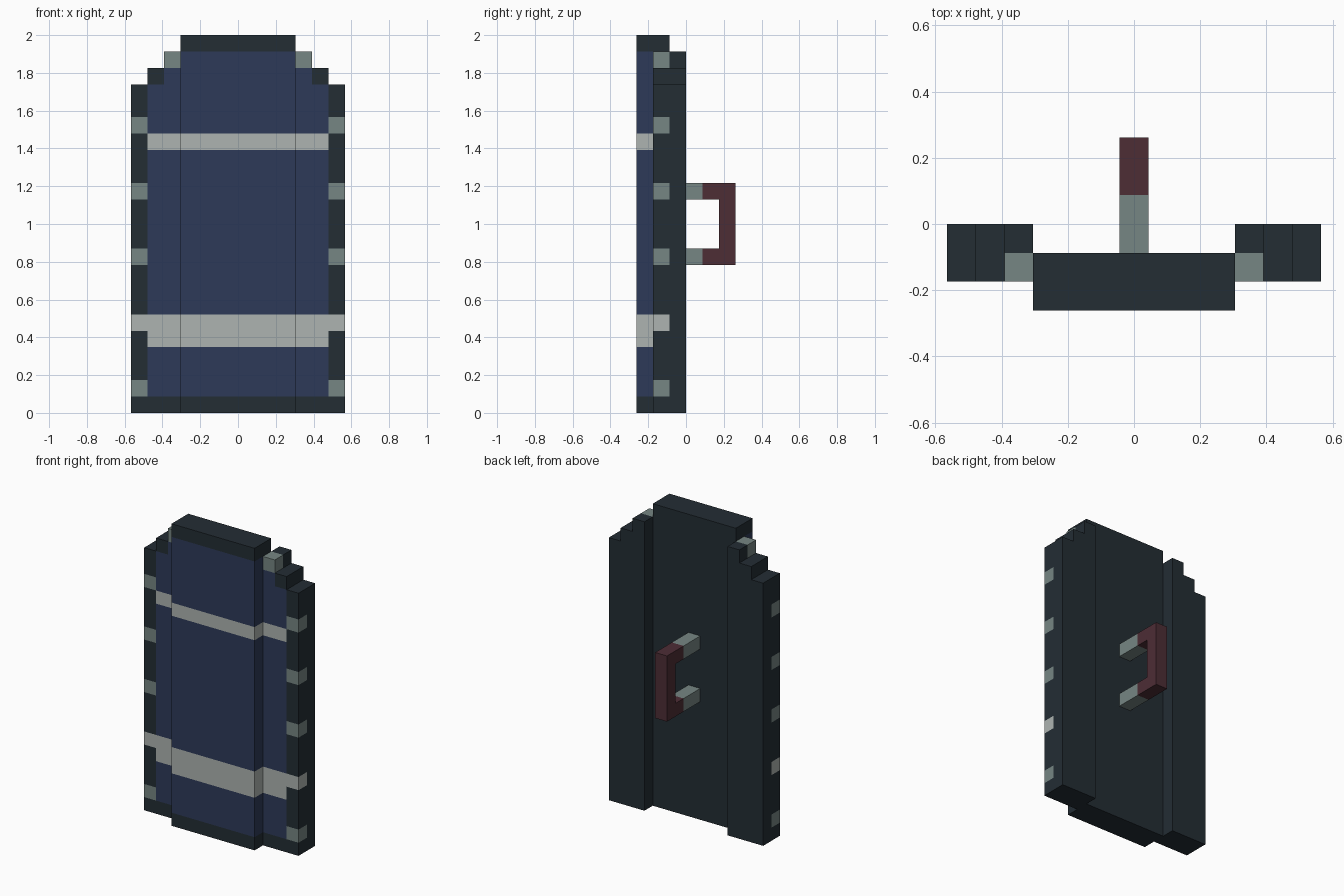
import bpy, bmesh
from mathutils import Vector

U = 2 / 23  # one block of the model's grid

if "Cube" in bpy.data.objects:
    bpy.data.objects.remove(bpy.data.objects["Cube"])


def material(name, rgb):
    """Flat material from an sRGB hex colour."""
    lin = []
    for shift in (16, 8, 0):
        c = ((rgb >> shift) & 255) / 255
        lin.append(c / 12.92 if c < 0.04 else ((c + 0.055) / 1.055) ** 2.4)
    m = bpy.data.materials.new(name)
    m.use_nodes = True
    m.diffuse_color = (*lin, 1)
    bsdf = m.node_tree.nodes["Principled BSDF"]
    bsdf.inputs["Base Color"].default_value = (*lin, 1)
    bsdf.inputs["Roughness"].default_value = 0.9
    return m


MATS = [material("dark_iron", 0x232D34), material("navy_panel", 0x2D3A59),
        material("pale_stripe", 0xAEB4B1), material("grey_rivet", 0x768683),
        material("maroon_grip", 0x4D2D35)]
DARK, NAVY, PALE, RIVET, MAROON = range(5)
AXES = {"x": Vector((1, 0, 0)), "y": Vector((0, 1, 0)), "z": Vector((0, 0, 1))}


def build(name, outline, extrude, cuts, rule, mirror=1):
    """Extrude an outline, slice it along colour borders, colour by rule."""
    bm = bmesh.new()
    face = bm.faces.new([bm.verts.new(p) for p in outline])
    ext = bmesh.ops.extrude_face_region(bm, geom=[face], use_keep_orig=True)
    moved = [g for g in ext["geom"] if isinstance(g, bmesh.types.BMVert)]
    bmesh.ops.translate(bm, verts=moved, vec=extrude)
    for axis, levels in cuts.items():
        for level in levels:
            geom = bm.verts[:] + bm.edges[:] + bm.faces[:]
            bmesh.ops.bisect_plane(bm, geom=geom, dist=1e-5,
                                   plane_co=AXES[axis] * level, plane_no=AXES[axis])
    for f in bm.faces:
        f.material_index = rule(*f.calc_center_median())
    for v in bm.verts:
        v.co = Vector((v.co.x * mirror, v.co.y, v.co.z)) * U
    bmesh.ops.recalc_face_normals(bm, faces=bm.faces[:])
    mesh = bpy.data.meshes.new(name)
    bm.to_mesh(mesh)
    bm.free()
    for m in MATS:
        mesh.materials.append(m)
    bpy.context.collection.objects.link(bpy.data.objects.new(name, mesh))


def panel_colour(z, top):
    if z < 1 or z > top:
        return DARK
    return PALE if 4 < z < 6 or 16 < z < 17 else NAVY


def centre_rule(x, y, z):
    return panel_colour(z, 22) if y < -2 else DARK


def wing_rule(x, y, z):
    if y > -1 or z < 0.01:
        return DARK
    if x < 4.6 and z > 21:            # corner stud
        return RIVET
    if x > 5.6:                       # riveted rim
        if 5 < z < 6:
            return PALE
        return RIVET if any(r < z < r + 1 for r in (1, 9, 13, 17)) else DARK
    return panel_colour(z, 21 if x < 4.5 else 20)


def handle_rule(x, y, z):
    return RIVET if y < 1 else MAROON


# Raised central slab
build("centre_panel", [(-3.5, -3, 0), (3.5, -3, 0), (3.5, -3, 23), (-3.5, -3, 23)],
      (0, 2, 0), {"y": [-2], "z": [1, 4, 6, 16, 17, 22]}, centre_rule)

# Stepped side wings, set back from the slab
steps = [(3.5, 0), (6.5, 0), (6.5, 20), (5.5, 20), (5.5, 21), (4.5, 21), (4.5, 22), (3.5, 22)]
for side, sign in (("left", 1), ("right", -1)):
    build(side + "_wing", [(x, -2, z) for x, z in steps], (0, 2, 0),
          {"x": [4.5, 5.5], "y": [-1],
           "z": [1, 2, 4, 5, 6, 9, 10, 13, 14, 16, 17, 18, 20, 21]}, wing_rule, sign)

# Grip on the back
grip = [(-1, 9), (3, 9), (3, 14), (-1, 14), (-1, 13), (2, 13), (2, 10), (-1, 10)]
build("back_handle", [(-0.5, y, z) for y, z in grip], (1, 0, 0), {"z": [10, 13], "y": [1]}, handle_rule)
